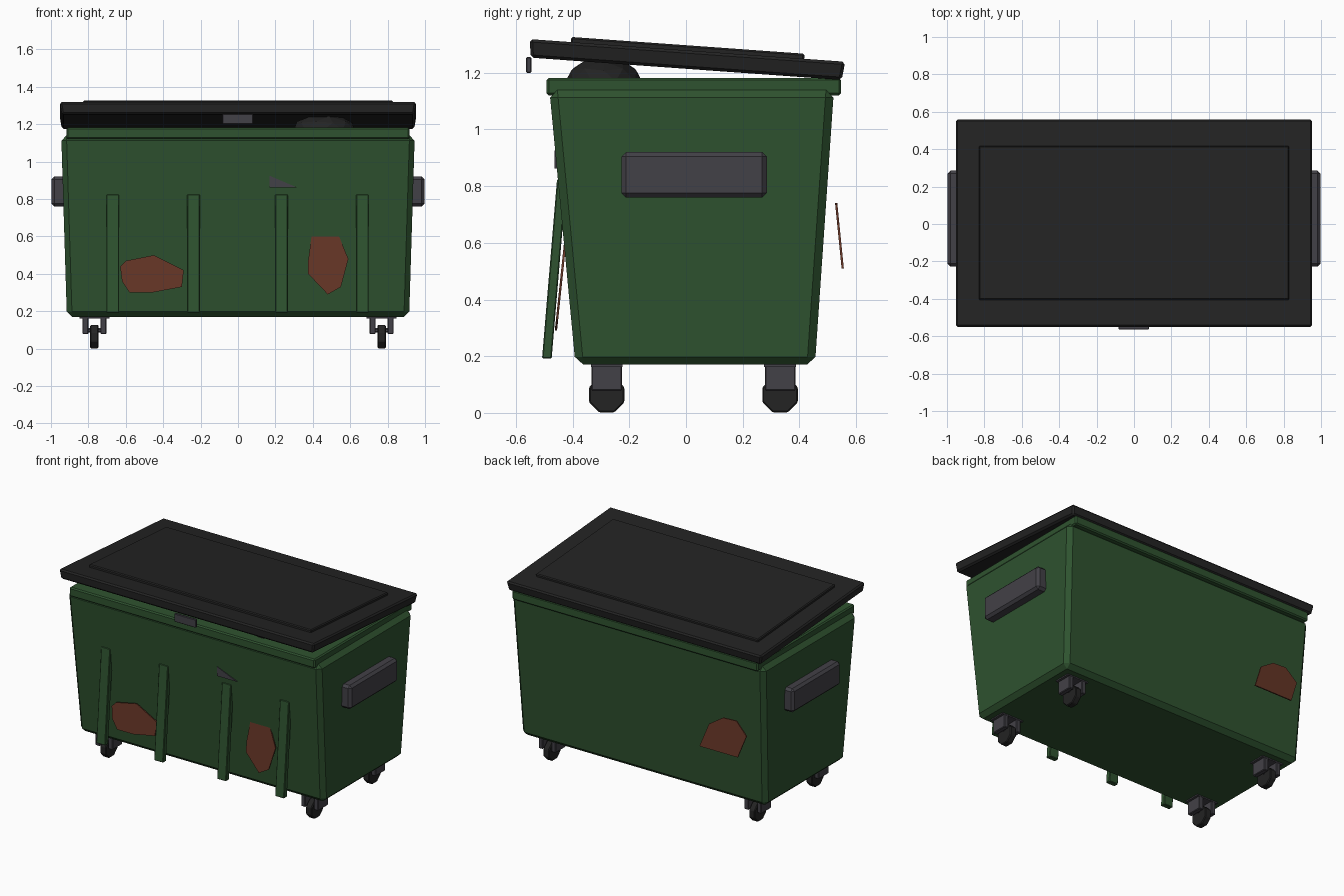
import bpy, bmesh, math
from mathutils import Matrix

if "Cube" in bpy.data.objects:
    bpy.data.objects.remove(bpy.data.objects["Cube"])


def material(name, rgb):
    m = bpy.data.materials.new(name)
    m.use_nodes = True
    m.diffuse_color = (*rgb, 1)
    m.node_tree.nodes["Principled BSDF"].inputs["Base Color"].default_value = (*rgb, 1)
    return m


GREEN = material("green paint", (0.028, 0.086, 0.029))
BLACK = material("black plastic", (0.017, 0.017, 0.017))
GREY = material("grey metal", (0.055, 0.052, 0.063))
RUST = material("rust", (0.13, 0.036, 0.019))


def finish(name, bm, mat, bevel=0):
    bmesh.ops.recalc_face_normals(bm, faces=bm.faces)
    if bevel:
        bmesh.ops.bevel(bm, geom=bm.edges[:], offset=bevel, segments=1,
                        profile=0.5, affect='EDGES')
    mesh = bpy.data.meshes.new(name)
    bm.to_mesh(mesh)
    bm.free()
    mesh.materials.append(mat)
    obj = bpy.data.objects.new(name, mesh)
    bpy.context.collection.objects.link(obj)
    return obj


def box(name, mat, bottom, top, bevel=0):
    """Tapered box between two rectangles, each (x0, x1, y0, y1, z)."""
    bm = bmesh.new()
    rings = []
    for x0, x1, y0, y1, z in (bottom, top):
        rings.append([bm.verts.new(p) for p in
                      ((x0, y0, z), (x1, y0, z), (x1, y1, z), (x0, y1, z))])
    low, high = rings
    bm.faces.new(low)
    bm.faces.new(high)
    for i in range(4):
        j = (i + 1) % 4
        bm.faces.new((low[i], low[j], high[j], high[i]))
    return finish(name, bm, mat, bevel)


def block(name, mat, x, y, z, bevel=0):
    """Straight box from three (min, max) ranges."""
    return box(name, mat, (*x, *y, z[0]), (*x, *y, z[1]), bevel)


def plate(name, mat, outline, y_at, thick=0.008):
    """Thin plate with an (x, z) outline; y_at gives its depth at each height."""
    bm = bmesh.new()
    face = bm.faces.new([bm.verts.new((x, y_at(z), z)) for x, z in outline])
    out = bmesh.ops.extrude_face_region(bm, geom=[face])
    for v in out["geom"]:
        if isinstance(v, bmesh.types.BMVert):
            v.co.y += thick
    return finish(name, bm, mat)


def cylinder(name, mat, centre, radius, width, sides, bevel=0):
    """Cylinder lying along x with a flat side down."""
    bm = bmesh.new()
    bmesh.ops.create_cone(bm, cap_ends=True, segments=sides, radius1=radius,
                          radius2=radius, depth=width)
    turn = Matrix.Rotation(math.pi / 2, 4, 'Y') @ Matrix.Rotation(math.pi / sides, 4, 'Z')
    bmesh.ops.transform(bm, verts=bm.verts, matrix=Matrix.Translation(centre) @ turn)
    return finish(name, bm, mat, bevel)


# Container body and its rim
box("body", GREEN, (-0.915, 0.915, -0.39, 0.455, 0.17),
    (-0.945, 0.945, -0.482, 0.522, 1.14), 0.028)
block("rim", GREEN, (-0.917, 0.917), (-0.492, 0.547), (1.12, 1.182), 0.008)

# Lid with raised panel, propped up at the front
tilt = Matrix.Translation((0, 0.003, 1.247)) @ Matrix.Rotation(math.radians(-4.1), 4, 'X')
lid = box("lid", BLACK, (-0.942, 0.942, -0.55, 0.55, -0.033),
          (-0.953, 0.953, -0.558, 0.558, 0.032), 0.01)
panel = block("lid_panel", BLACK, (-0.83, 0.83), (-0.413, 0.413), (0.02, 0.05), 0.006)
for part in (lid, panel):
    part.matrix_world = tilt
block("lid_latch", GREY, (-0.083, 0.08), (-0.564, -0.546), (1.2, 1.255), 0.003)

# Refuse bag bulging under the lid
bm = bmesh.new()
bmesh.ops.create_icosphere(bm, subdivisions=2, radius=1)
bmesh.ops.transform(bm, verts=bm.verts, matrix=Matrix.Translation((0.46, -0.29, 1.17))
                    @ Matrix.Diagonal((0.17, 0.135, 0.085, 1)))
finish("refuse_bag", bm, BLACK)

# Leaning ribs on the front
for i, x in enumerate((-0.67, -0.238, 0.232, 0.665)):
    box(f"front_rib_{i + 1}", GREEN, (x - 0.034, x + 0.034, -0.508, -0.474, 0.192),
        (x - 0.034, x + 0.034, -0.455, -0.421, 0.825), 0.004)

# Side lifting pockets
for side, s in (("left", 1), ("right", -1)):
    x = sorted((s * 0.9, s * 0.998))
    block(f"{side}_pocket", GREY, x, (-0.228, 0.285), (0.76, 0.92), 0.016)

# Casters
for side, s in (("left", 1), ("right", -1)):
    for end, y in (("front", -0.28), ("back", 0.332)):
        tag = f"{end}_{side}"
        x = s * 0.768
        block(f"{tag}_caster_plate", GREY, (x - 0.08, x + 0.08),
              (y - 0.056, y + 0.056), (0.162, 0.185))
        for n, dx in (("inner", -s * 0.048), ("outer", s * 0.048)):
            block(f"{tag}_{n}_fork", GREY, (x + dx - 0.016, x + dx + 0.016),
                  (y - 0.054, y + 0.054), (0.078, 0.17), 0.004)
        cylinder(f"{tag}_wheel", BLACK, (x, y, 0.064), 0.068, 0.044, 8, 0.005)
        cylinder(f"{tag}_axle", GREY, (x, y, 0.098), 0.014, 0.1, 8)

# Rust patches and a torn label plate
front_y = lambda z: -0.462 + (z - 0.3) * 0.105
back_y = lambda z: 0.549 - (z - 0.51) * 0.1
plate("front_right_rust", RUST, [(-0.63, 0.44), (-0.6, 0.47), (-0.45, 0.5), (-0.29, 0.42),
      (-0.3, 0.33), (-0.46, 0.3), (-0.58, 0.3), (-0.62, 0.36)], front_y)
plate("front_left_rust", RUST, [(0.4, 0.65), (0.52, 0.65), (0.59, 0.48), (0.55, 0.33),
      (0.48, 0.29), (0.375, 0.4), (0.375, 0.47)], front_y)
plate("back_rust", RUST, [(-0.49, 0.51), (-0.55, 0.67), (-0.65, 0.735), (-0.75, 0.74),
      (-0.83, 0.66), (-0.775, 0.51)], back_y)
plate("torn_label", GREY, [(0.168, 0.925), (0.168, 0.862), (0.315, 0.862)],
      lambda z: -0.464)
